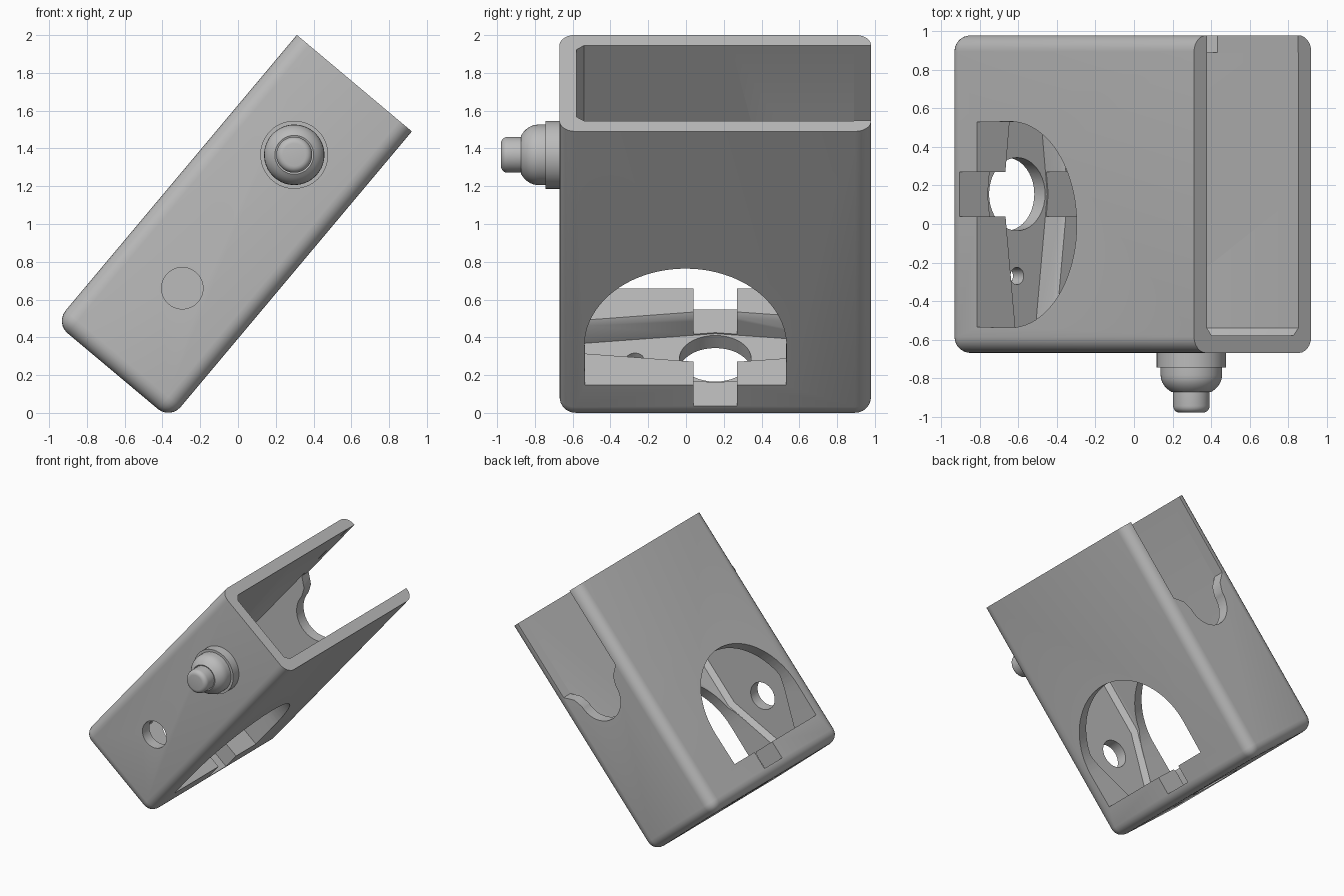
import bpy, bmesh
from math import pi, sin, cos, radians
from mathutils import Matrix, Vector

cube = bpy.data.objects.get("Cube")
if cube:
    bpy.data.objects.remove(cube, do_unlink=True)

grey = bpy.data.materials.new("mid grey")
grey.use_nodes = True
grey.diffuse_color = (0.5, 0.5, 0.5, 1)
grey.node_tree.nodes["Principled BSDF"].inputs["Base Color"].default_value = (0.5, 0.5, 0.5, 1)

# Tilted frame: local x runs along the case, z across its thickness
TILT = Matrix.Translation((-0.498, 0, 0.418)) @ Matrix.Rotation(radians(-50), 4, 'Y')
FRONT, BACK, MID = -0.67, 0.98, 0.155
BASE, RIM, HALF = -0.257, 1.733, 0.3975


def make(name, bm):
    bmesh.ops.recalc_face_normals(bm, faces=bm.faces[:])
    mesh = bpy.data.meshes.new(name)
    bm.to_mesh(mesh)
    bm.free()
    obj = bpy.data.objects.new(name, mesh)
    bpy.context.collection.objects.link(obj)
    mesh.materials.append(grey)
    obj.matrix_world = TILT
    return obj


def loft(name, rings):
    """Closed solid through rings of equal point count."""
    bm = bmesh.new()
    loops = [[bm.verts.new(p) for p in ring] for ring in rings]
    n = len(loops[0])
    for a, b in zip(loops, loops[1:]):
        for i in range(n):
            j = (i + 1) % n
            bm.faces.new((a[i], a[j], b[j], b[i]))
    bm.faces.new(loops[0])
    bm.faces.new(loops[-1])
    bmesh.ops.triangulate(bm, faces=[f for f in bm.faces if len(f.verts) == 4])
    return make(name, bm)


def prism(name, points, axis, lo, hi):
    """Extrude a 2D outline along a local axis (0, 1 or 2)."""
    def place(p, d):
        q = list(p)
        q.insert(axis, d)
        return q
    return loft(name, [[place(p, d) for p in points] for d in (lo, hi)])


def arc(cx, cy, r, start, end, n):
    return [(cx + r * cos(start + (end - start) * i / n),
             cy + r * sin(start + (end - start) * i / n)) for i in range(n + 1)]


def circle(cx, cy, r, n=40):
    return arc(cx, cy, r, 0, 2 * pi, n)[:-1]


def rect(x0, x1, y0, y1):
    return [(x0, y0), (x1, y0), (x1, y1), (x0, y1)]


def cavity_ring(x, end, centre):
    half = [(-0.58, end - 0.033), (-0.54, end), (MID, centre), (0.89, end)]
    return [(x, y, z) for y, z in half] + [(x, y, -z) for y, z in reversed(half)]


# Case: block with every edge rounded except those of the open rim
bm = bmesh.new()
bmesh.ops.create_cube(bm, size=1)
for v in bm.verts:
    v.co = Vector((RIM if v.co.x > 0 else BASE,
                   BACK if v.co.y > 0 else FRONT,
                   HALF if v.co.z > 0 else -HALF))
edges = [e for e in bm.edges if min(v.co.x for v in e.verts) < RIM - 0.01]
bmesh.ops.bevel(bm, geom=edges, offset=0.085, segments=6, profile=0.5,
                affect='EDGES', clamp_overlap=True)
case = make("case", bm)

# Inner cavity, narrowing towards the base
cutters = [loft("cavity_cutter", [cavity_ring(-0.17, 0.125, 0.205),
                                  cavity_ring(-0.05, 0.125, 0.205),
                                  cavity_ring(0.39, 0.31, 0.31),
                                  cavity_ring(1.9, 0.31, 0.31)])]
# Keyhole slot in the back wall, open at the rim
cutters.append(prism("back_slot_cutter",
                     [(1.9, 0.309), (1.08, 0.309), (1.02, 0.23)]
                     + arc(0.95, 0, 0.2, pi / 2, 3 * pi / 2, 20)
                     + [(1.02, -0.23), (1.08, -0.309), (1.9, -0.309)], 1, 0.8, 1.1))
# Arched window through both broad faces, with a notch in its sill
cutters.append(prism("arch_cutter",
                     [(-0.02, -0.535)] + arc(0.25, -0.003, 0.535, -pi / 2, pi / 2, 40)
                     + [(-0.02, 0.529)], 2, -0.6, 0.6))
cutters.append(prism("sill_notch_cutter", rect(-0.163, 0.1, 0.04, 0.27), 2, -0.6, 0.6))
# Round holes in the base and the front wall
cutters.append(prism("cable_hole_cutter", circle(MID, 0, 0.19), 0, -0.4, 0.1))
cutters.append(prism("small_hole_cutter", circle(-0.27, 0, 0.045, 24), 0, -0.4, 0.1))
cutters.append(prism("front_hole_cutter", circle(0.316, 0, 0.11), 1, -0.9, -0.5))

bpy.context.view_layer.objects.active = case
for c in cutters:
    c.hide_render = True
    mod = case.modifiers.new(c.name, 'BOOLEAN')
    mod.operation = 'DIFFERENCE'
    mod.solver = 'EXACT'
    mod.object = c
    bpy.ops.object.modifier_apply(modifier=mod.name)
    bpy.data.objects.remove(c, do_unlink=True)

# Push button: flange, dome and rounded tip turned about the y axis
profile = ([(0.18, FRONT + 0.03), (0.18, -0.745), (0.16, -0.745)]
           + [(0.16 * cos(a), -0.785 - 0.115 * sin(a))
              for a in [radians(10 * i) for i in range(6)]]
           + [(0.095, -0.87), (0.095, -0.945)]
           + [(0.06 + 0.035 * cos(a), -0.945 - 0.035 * sin(a))
              for a in [radians(18 * i) for i in range(1, 6)]])
rings = [[(1.238 + x, y, z) for x, z in circle(0, 0, r, 48)] for r, y in profile]
button = loft("button", rings)

bpy.ops.object.select_all(action='DESELECT')
for obj in (case, button):
    obj.select_set(True)
bpy.context.view_layer.objects.active = case
bpy.ops.object.shade_smooth_by_angle(angle=radians(30))
